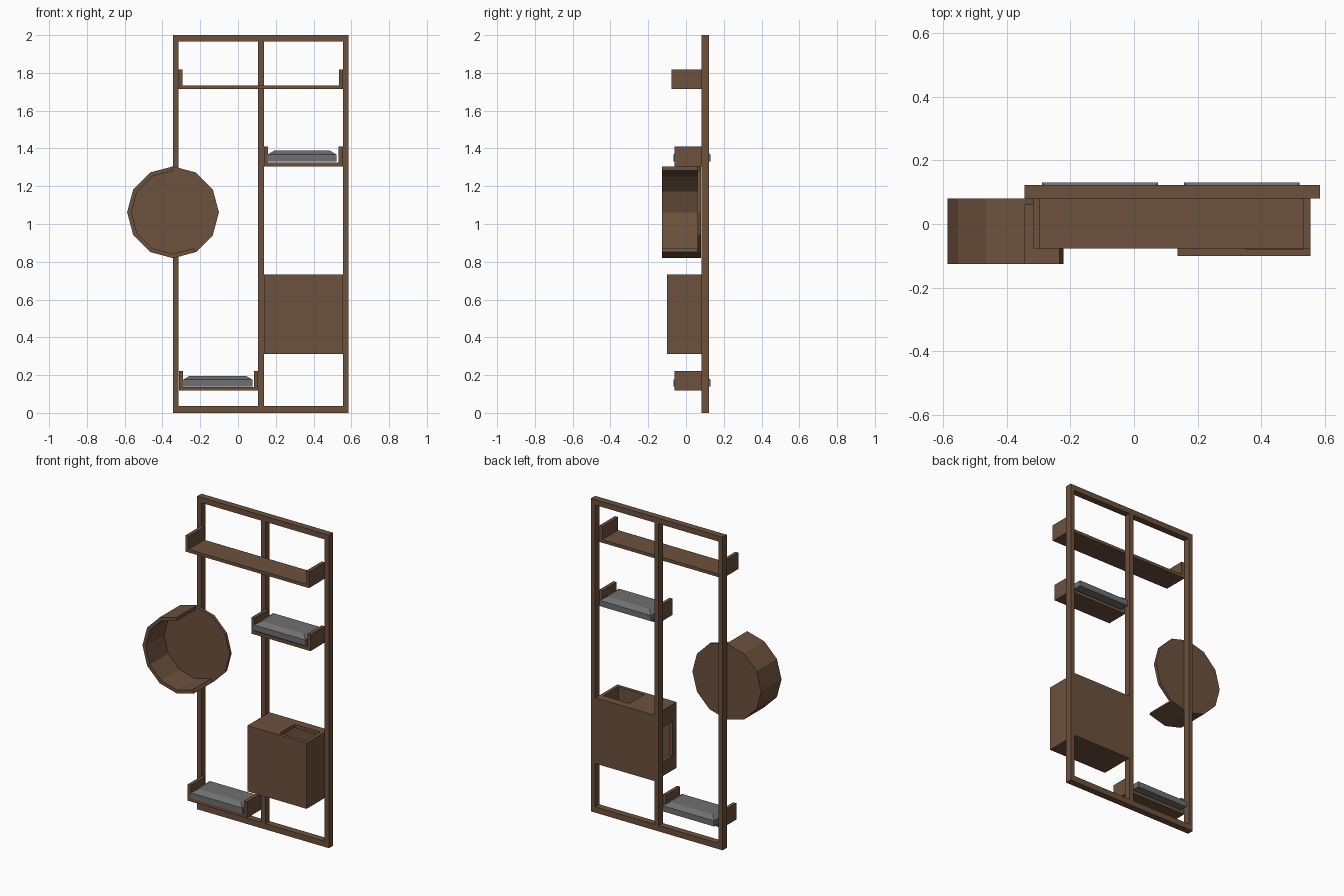
import bpy, bmesh, math

if "Cube" in bpy.data.objects:
    bpy.data.objects.remove(bpy.data.objects["Cube"])


def material(name, rgb):
    m = bpy.data.materials.new(name)
    m.diffuse_color = (*rgb, 1)
    m.use_nodes = True
    m.node_tree.nodes["Principled BSDF"].inputs["Base Color"].default_value = m.diffuse_color
    return m


WOOD = material("dark_brown_wood", (0.15, 0.082, 0.047))
FABRIC = material("grey_fabric", (0.16, 0.162, 0.166))
T = 0.022  # board thickness


def finish(name, bm, mat):
    bmesh.ops.recalc_face_normals(bm, faces=bm.faces)
    me = bpy.data.meshes.new(name)
    bm.to_mesh(me)
    bm.free()
    me.materials.append(mat)
    ob = bpy.data.objects.new(name, me)
    bpy.context.collection.objects.link(ob)
    return ob


def add_box(bm, x0, x1, y0, y1, z0, z1):
    vs = bmesh.ops.create_cube(bm, size=1)["verts"]
    for v in vs:
        v.co = (x1 if v.co.x > 0 else x0, y1 if v.co.y > 0 else y0, z1 if v.co.z > 0 else z0)
    return vs


def boxes(name, mat, *dims):
    bm = bmesh.new()
    for d in dims:
        add_box(bm, *d)
    return finish(name, bm, mat)


# Wall frame: two rails and three posts
FY0, FY1 = 0.081, 0.123
for name, z0, z1 in (("bottom_rail", 0, 0.037), ("top_rail", 1.965, 2.0)):
    boxes(name, WOOD, (-0.345, 0.586, FY0, FY1, z0, z1))
for name, x in (("left_post", -0.345), ("middle_post", 0.107), ("right_post", 0.556)):
    boxes(name, WOOD, (x, x + 0.03, FY0, FY1, 0.037, 1.965))


# Shelves with upright end boards
def shelf(name, x0, x1, y0, z0):
    y1, h = 0.082, 0.104
    boxes(name + "_board", WOOD, (x0 + T, x1 - T, y0, y1, z0, z0 + 0.02))
    boxes(name + "_left_end", WOOD, (x0, x0 + T, y0, y1, z0, z0 + h))
    boxes(name + "_right_end", WOOD, (x1 - T, x1, y0, y1, z0, z0 + h))


# Cushions with sloping upper edges
def cushion(name, x0, x1, z0):
    bm = bmesh.new()
    y0, y1, zm, zt = -0.065, 0.13, z0 + 0.036, z0 + 0.056
    add_box(bm, x0, x1, y0, y1, z0, zm)
    top = max(bm.faces, key=lambda f: f.calc_center_median().z)
    new = bmesh.ops.extrude_face_region(bm, geom=[top])["geom"]
    bmesh.ops.delete(bm, geom=[top], context="FACES")
    cx, cy, inset = (x0 + x1) / 2, (y0 + y1) / 2, 0.034
    for v in (g for g in new if isinstance(g, bmesh.types.BMVert)):
        v.co.x -= math.copysign(inset, v.co.x - cx)
        v.co.y -= math.copysign(inset, v.co.y - cy)
        v.co.z = zt
    finish(name, bm, FABRIC)


shelf("top_shelf", -0.317, 0.556, -0.077, 1.714)
shelf("upper_shelf", 0.137, 0.555, -0.061, 1.305)
shelf("lower_shelf", -0.313, 0.106, -0.061, 0.118)
cushion("upper_cushion", 0.157, 0.521, 1.332)
cushion("lower_cushion", -0.290, 0.076, 0.140)

# Hollow cubby box: front, back, floor, right side, half lid, left side with doorway
X0, X1, Y0, Y1, Z0, Z1 = 0.137, 0.556, -0.101, 0.122, 0.313, 0.733
YI0, YI1 = Y0 + T, Y1 - T
boxes("cubby_front", WOOD, (X0, X1, Y0, YI0, Z0, Z1))
boxes("cubby_back", WOOD, (X0, X1, YI1, Y1, Z0, Z1))
boxes("cubby_floor", WOOD, (X0, X1, YI0, YI1, Z0, Z0 + T))
boxes("cubby_right_side", WOOD, (X1 - T, X1, YI0, YI1, Z0 + T, Z1))
boxes("cubby_lid", WOOD,
      (X0, 0.35, YI0, YI1, Z1 - T, Z1),
      (0.35, X1 - T, 0.07, YI1, Z1 - T, Z1))
boxes("cubby_left_side", WOOD,
      (X0, X0 + T, YI0, YI1, Z0 + T, 0.405),
      (X0, X0 + T, YI0, YI1, 0.625, Z1 - T),
      (X0, X0 + T, YI0, -0.06, 0.405, 0.625),
      (X0, X0 + T, 0.07, YI1, 0.405, 0.625))

# Round nook: twelve-sided back disc and an open rim of seven segments
CX, CZ, R = -0.344, 1.062, 0.243


def ring_point(bm, r, k, y):
    a = math.radians(30 * k)
    return bm.verts.new((CX + r * math.cos(a), y, CZ + r * math.sin(a)))


bm = bmesh.new()
front = [ring_point(bm, R, k, 0.06) for k in range(12)]
back = [ring_point(bm, R, k, 0.08) for k in range(12)]
bm.faces.new(front)
bm.faces.new(back)
for k in range(12):
    j = (k + 1) % 12
    bm.faces.new((front[k], front[j], back[j], back[k]))
finish("round_nook_back", bm, WOOD)

bm = bmesh.new()
sections = [[ring_point(bm, r, k, y) for r, y in
             ((R, -0.126), (R, 0.06), (R - 0.023, 0.06), (R - 0.023, -0.126))]
            for k in range(3, 11)]
for a, b in zip(sections, sections[1:]):
    for i in range(4):
        j = (i + 1) % 4
        bm.faces.new((a[i], a[j], b[j], b[i]))
bm.faces.new(sections[0])
bm.faces.new(sections[-1])
finish("round_nook_rim", bm, WOOD)
